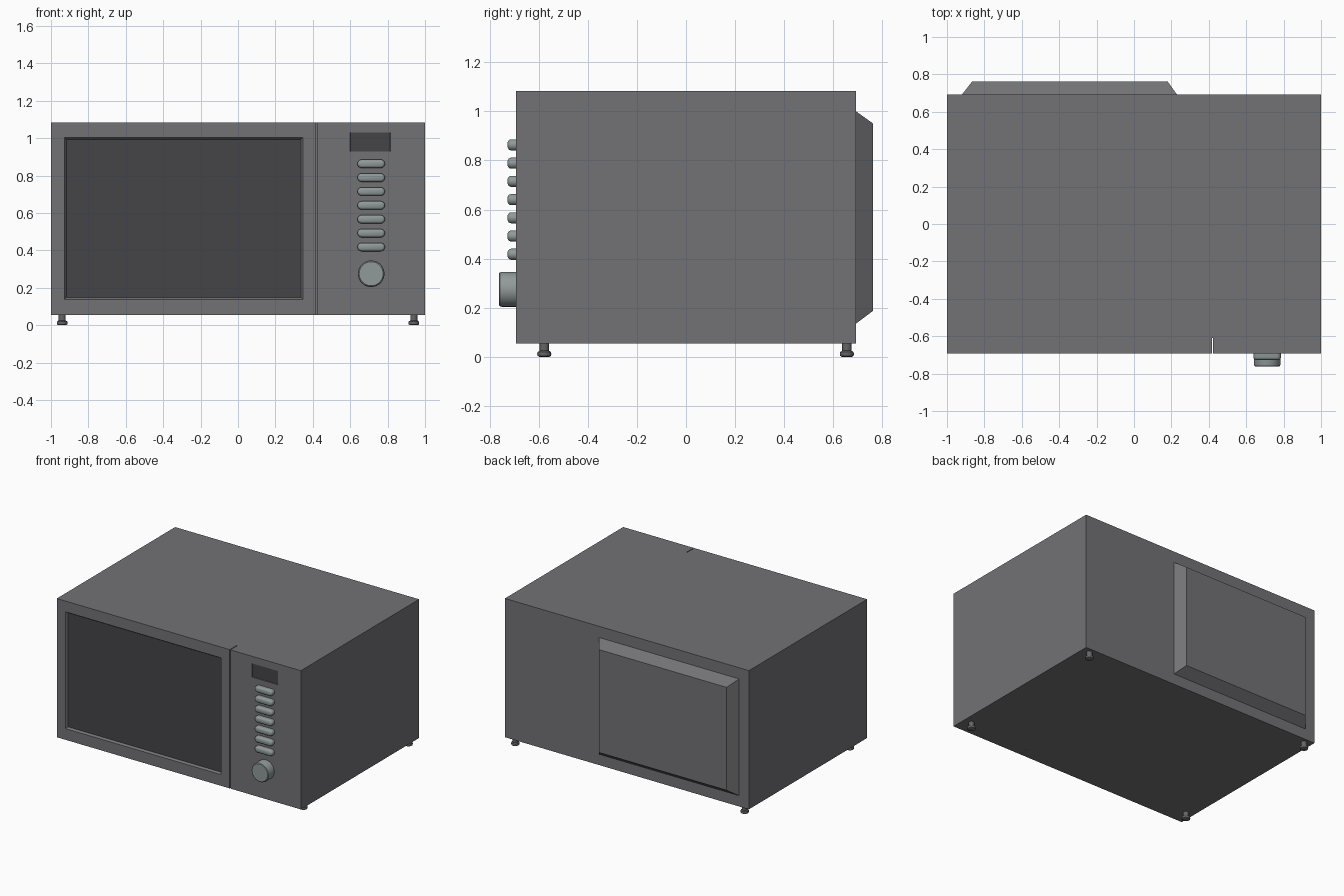
import bpy, bmesh
from math import sin, cos, pi, radians

if "Cube" in bpy.data.objects:
    bpy.data.objects.remove(bpy.data.objects["Cube"])


def material(name, color):
    m = bpy.data.materials.new(name)
    m.diffuse_color = (*color, 1)
    m.use_nodes = True
    m.node_tree.nodes["Principled BSDF"].inputs["Base Color"].default_value = m.diffuse_color
    return m


CASE = material("case_grey", (0.17, 0.17, 0.18))
DARK = material("dark_glass", (0.06, 0.06, 0.065))
BUTTON = material("button_grey", (0.28, 0.32, 0.32))
METAL = material("foot_grey", (0.13, 0.13, 0.13))


def loft(name, rings, mats, smooth=False):
    """Skin a list of equal-length point rings and cap both ends; last cap takes the last material."""
    bm = bmesh.new()
    vs = [[bm.verts.new(p) for p in r] for r in rings]
    n = len(rings[0])
    for a, b in zip(vs, vs[1:]):
        for i in range(n):
            j = (i + 1) % n
            bm.faces.new((a[i], a[j], b[j], b[i]))
    bm.faces.new(vs[0][::-1])
    bm.faces.new(vs[-1]).material_index = len(mats) - 1
    bmesh.ops.recalc_face_normals(bm, faces=bm.faces)
    me = bpy.data.meshes.new(name)
    bm.to_mesh(me)
    bm.free()
    ob = bpy.data.objects.new(name, me)
    bpy.context.collection.objects.link(ob)
    for m in mats:
        me.materials.append(m)
    if smooth:
        bpy.ops.object.select_all(action='DESELECT')
        ob.select_set(True)
        bpy.context.view_layer.objects.active = ob
        bpy.ops.object.shade_smooth_by_angle(angle=radians(35))
    return ob


def rect(x0, x1, z0, z1, y, inset=0):
    x0, x1, z0, z1 = x0 + inset, x1 - inset, z0 + inset, z1 - inset
    return [(x0, y, z0), (x1, y, z0), (x1, y, z1), (x0, y, z1)]


def pill(cx, cz, half, r, y, seg=10):
    """Outline with round ends in the xz plane; half = 0 gives a circle."""
    pts = []
    for side in (1, -1):
        for i in range(seg + 1 if half else seg):
            a = -pi / 2 + pi * i / seg + (0 if side == 1 else pi)
            pts.append((cx + side * half + r * cos(a), y, cz + r * sin(a)))
    return pts


BOTTOM, TOP, FRONT, SEAM, BACK = 0.055, 1.083, -0.693, -0.61, 0.692

# Main case
loft("case", [rect(-1, 1, BOTTOM, TOP, SEAM), rect(-1, 1, BOTTOM, TOP, BACK)], [CASE])

# Door and control panel, each with a recess in the front
def front_piece(name, x0, x1, hole, slope, depth):
    loft(name, [rect(x0, x1, BOTTOM, TOP, SEAM), rect(x0, x1, BOTTOM, TOP, FRONT),
                rect(*hole, FRONT), rect(*hole, FRONT + depth, slope)], [CASE, DARK])


front_piece("door", -1, 0.417, (-0.928, 0.347, 0.138, 1.003), 0.01, 0.015)
front_piece("control_panel", 0.423, 1, (0.6, 0.815, 0.928, 1.03), 0.001, 0.006)

# Raised cover on the back
loft("back_cover", [rect(-0.92, 0.23, 0.135, 1.0, BACK - 0.005),
                    rect(-0.92, 0.23, 0.135, 1.0, BACK),
                    rect(-0.865, 0.18, 0.188, 0.95, 0.762)], [CASE])

# Buttons with rounded fronts
for k in range(7):
    z = 0.863 - 0.0742 * k
    section = [(0.0225, FRONT + 0.01), (0.0225, -0.712), (0.021, -0.718),
               (0.017, -0.723), (0.011, -0.726)]
    loft(f"button_{k + 1}", [pill(0.712, z, 0.051, r, y) for r, y in section],
         [BUTTON], smooth=True)

# Knob
section = [(0.071, FRONT + 0.01), (0.071, -0.751), (0.069, -0.758), (0.064, -0.762)]
loft("knob", [pill(0.712, 0.275, 0, r, y, 20) for r, y in section], [BUTTON], smooth=True)

# Feet: thin stem on a wider rounded pad
foot = [(0.02, 0), (0.027, 0.004), (0.029, 0.012), (0.027, 0.02), (0.019, 0.025),
        (0.019, BOTTOM + 0.005)]
for sx, side in ((-1, "left"), (1, "right")):
    for y, end in ((-0.577, "front"), (0.655, "back")):
        rings = [[(sx * 0.94 + r * cos(2 * pi * i / 20), y + r * sin(2 * pi * i / 20), z)
                  for i in range(20)] for r, z in foot]
        loft(f"{end}_{side}_foot", rings, [METAL], smooth=True)
